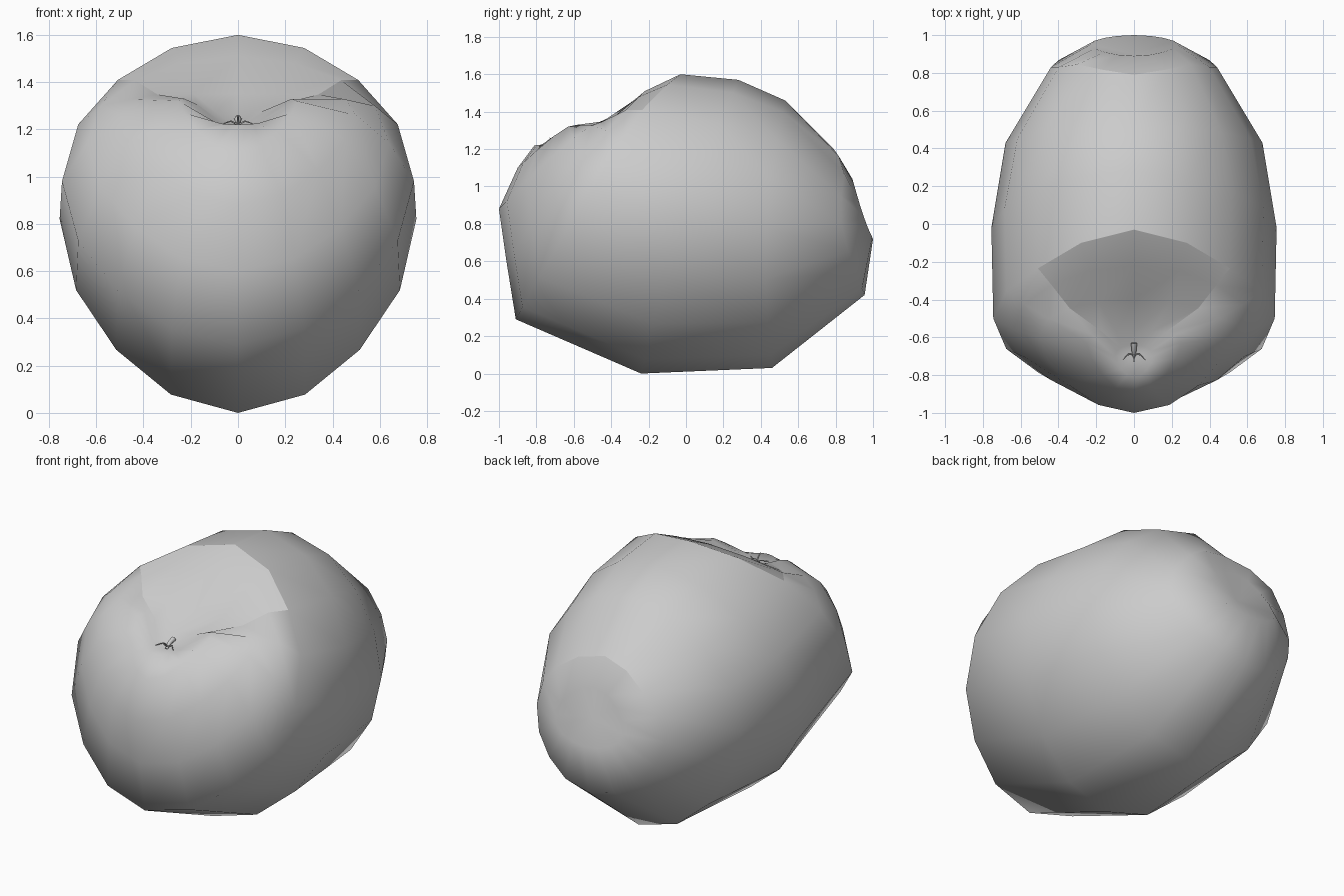
import bpy
import bmesh
from math import sin, cos, pi
from mathutils import Vector

cube = bpy.data.objects.get("Cube")
if cube:
    bpy.data.objects.remove(cube, do_unlink=True)

grey = bpy.data.materials.new("plain grey")
grey.use_nodes = True
tone = (0.6, 0.6, 0.6, 1)
grey.diffuse_color = tone
bsdf = next(n for n in grey.node_tree.nodes if n.type == "BSDF_PRINCIPLED")
bsdf.inputs["Base Color"].default_value = tone

SEGMENTS = 16
CREST = 4  # ring that forms the crest behind the front hollow
RIM = 7    # ring that forms the rim above the rear dimple

# Each ring: top (y, z), side (half width, y, z), bottom (y, z), upper lobe
rings = [
    ((-.64, 1.23), (.10, -.70, 1.23), (-.81, 1.22), 0),
    ((-.57, 1.26), (.25, -.63, 1.32), (-.90, 1.10), 0),
    ((-.40, 1.35), (.50, -.60, 1.26), (-1.0, .88), 0),
    ((-.22, 1.51), (.64, -.56, 1.14), (-.96, .60), 0),
    ((-.03, 1.60), (.745, -.50, .98), (-.91, .29), -.05),
    ((.28, 1.57), (.755, -.02, .82), (-.24, 0), 0),
    ((.53, 1.46), (.68, .43, .78), (.46, .03), 0),
    ((.79, 1.20), (.44, .83, .80), (.955, .42), .05),
    ((.89, 1.04), (.23, .95, .84), (1.0, .72), 0),
]


def ring_points(top, side, bottom, lobe):
    """Closed tilted loop, slightly pinched on the diagonals."""
    top, bottom = Vector((0, *top)), Vector((0, *bottom))
    mid, half = (top + bottom) / 2, (top - bottom) / 2
    bulge = Vector((0, side[1], side[2])) - mid
    for k in range(SEGMENTS):
        a = 2 * pi * k / SEGMENTS
        diagonal = sin(2 * a) ** 2
        pinch = 1 - .035 * diagonal
        p = mid + half * cos(a) * pinch + bulge * sin(a) ** 2
        p.x = side[0] * sin(a) * pinch
        if cos(a) > 0:
            p.y += lobe * diagonal
        yield p


# Fruit-like body: rings lofted between a front hollow and a rear dimple
bm = bmesh.new()
loops = [[bm.verts.new(p) for p in ring_points(*r)] for r in rings]
front_pole = bm.verts.new((0, -.70, 1.21))
rear_pole = bm.verts.new((0, .90, .86))
for k in range(SEGMENTS):
    n = (k + 1) % SEGMENTS
    bm.faces.new((front_pole, loops[0][k], loops[0][n]))
    bm.faces.new((rear_pole, loops[-1][n], loops[-1][k]))
    for a, b in zip(loops, loops[1:]):
        bm.faces.new((a[k], b[k], b[n], a[n]))
bmesh.ops.recalc_face_normals(bm, faces=bm.faces)
for f in bm.faces:
    f.smooth = True

# Crisp borders around the hollow and over the dimple
paths = [[loops[i][k] for k in range(-2, 3)] for i in (CREST, RIM)]
paths += [[loop[k] for loop in loops[:CREST + 1]] for k in (-2, 2)]
for path in paths:
    for a, b in zip(path, path[1:]):
        bm.edges.get((a, b)).smooth = False

mesh = bpy.data.meshes.new("body")
bm.to_mesh(mesh)
bm.free()
mesh.materials.append(grey)
body = bpy.data.objects.new("body", mesh)
bpy.context.collection.objects.link(body)


def tube(name, points, radius, tip):
    """Small tapering tube along a path."""
    curve = bpy.data.curves.new(name, "CURVE")
    curve.dimensions = "3D"
    curve.bevel_depth = radius
    curve.bevel_resolution = 1
    curve.use_fill_caps = True
    spline = curve.splines.new("POLY")
    spline.points.add(len(points) - 1)
    for i, (dest, p) in enumerate(zip(spline.points, points)):
        dest.co = (*p, 1)
        dest.radius = 1 + (tip - 1) * i / (len(points) - 1)
    curve.materials.append(grey)
    obj = bpy.data.objects.new(name, curve)
    bpy.context.collection.objects.link(obj)


# Tiny stem with curled sepals in the hollow
tube("stem", [(0, -.70, 1.21), (0, -.67, 1.235), (0, -.63, 1.245)], .009, 1.8)
for name, s in (("left_sepal", 1), ("right_sepal", -1)):
    tube(name, [(0, -.69, 1.22), (s * .03, -.69, 1.235), (s * .06, -.72, 1.225)], .005, .4)
tube("front_sepal", [(0, -.69, 1.22), (0, -.71, 1.245), (0, -.73, 1.26)], .006, .4)
